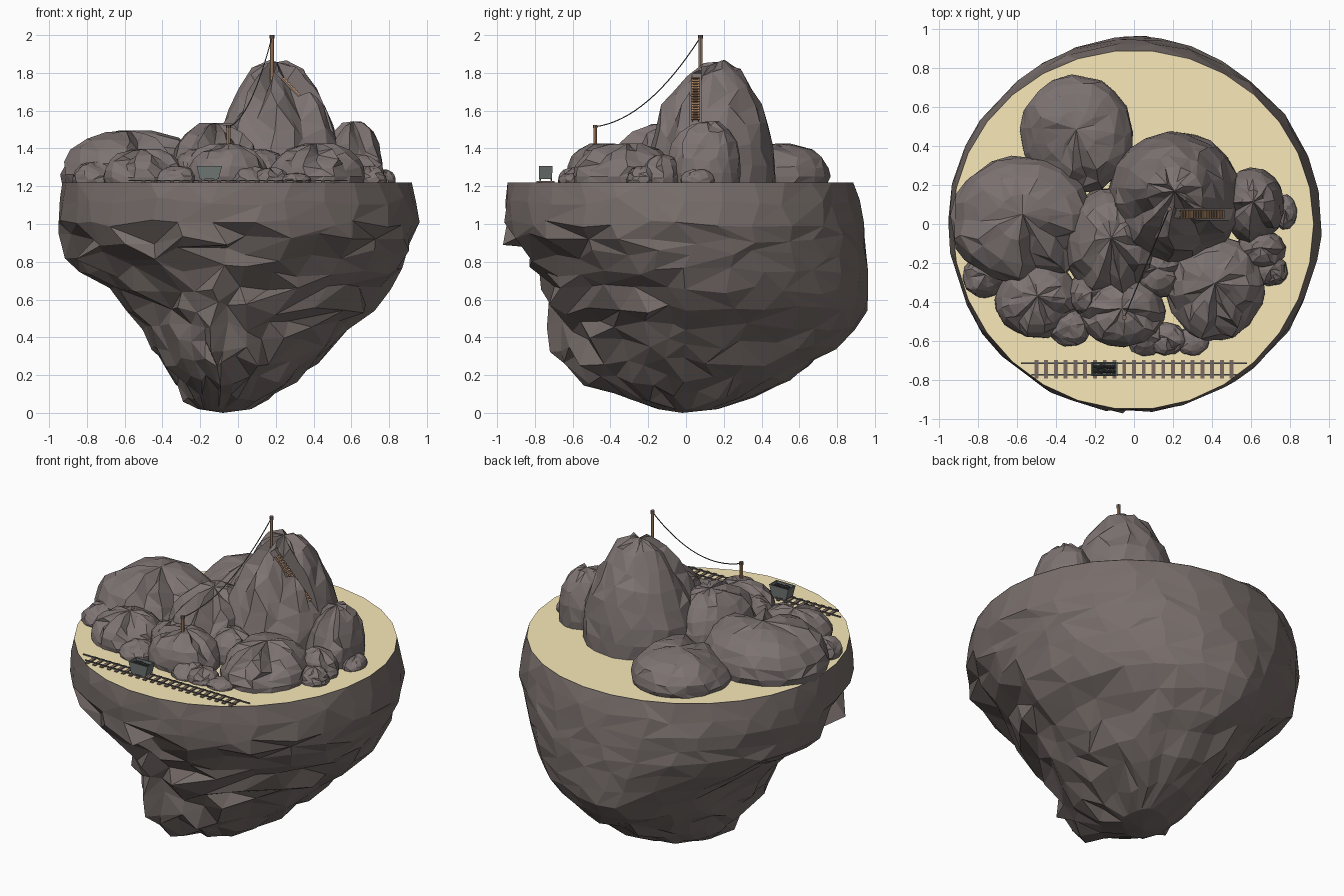
import bpy, bmesh, math, random
from mathutils import Matrix, Vector

if "Cube" in bpy.data.objects:
    bpy.data.objects.remove(bpy.data.objects["Cube"])

random.seed(11)
R = random.uniform
TOP = 1.22


def material(name, rgb):
    m = bpy.data.materials.new(name)
    m.diffuse_color = (*rgb, 1)
    m.use_nodes = True
    m.node_tree.nodes["Principled BSDF"].inputs["Base Color"].default_value = m.diffuse_color
    return m


ROCK = material("rock", (0.205, 0.172, 0.168))
UNDER = material("under_rock", (0.19, 0.158, 0.148))
SAND = material("sand", (0.95, 0.82, 0.49))
WOOD = material("wood", (0.50, 0.29, 0.16))
TIE = material("tie_wood", (0.20, 0.14, 0.12))
IRON = material("iron", (0.13, 0.125, 0.125))
CART = material("cart_metal", (0.16, 0.18, 0.175))
COAL = material("coal", (0.05, 0.05, 0.05))


def finish(name, bm, mat):
    bmesh.ops.recalc_face_normals(bm, faces=bm.faces)
    me = bpy.data.meshes.new(name)
    bm.to_mesh(me)
    bm.free()
    me.materials.append(mat)
    ob = bpy.data.objects.new(name, me)
    bpy.context.collection.objects.link(ob)
    return ob


def loft(name, rings, first, last, mat):
    """Rings joined by triangles; ends are a point, or capped flat when None."""
    bm = bmesh.new()
    vs = [[bm.verts.new(p) for p in ring] for ring in rings]
    n = len(vs[0])
    for a, b in zip(vs, vs[1:]):
        for i in range(n):
            q = [a[i], a[(i + 1) % n], b[(i + 1) % n], b[i]]
            k = random.randint(0, 1)
            bm.faces.new((q[k], q[k + 1], q[k + 2]))
            bm.faces.new((q[k], q[k + 2], q[(k + 3) % 4]))
    for ring, tip in ((vs[0], first), (vs[-1], last)):
        if tip is None:
            bm.faces.new(ring)
        else:
            c = bm.verts.new(tip)
            for i in range(n):
                bm.faces.new((ring[i], ring[(i + 1) % n], c))
    return finish(name, bm, mat)


def add_box(bm, c, s, rot=Matrix()):
    bmesh.ops.create_cube(bm, size=1, matrix=Matrix.Translation(c) @ rot @ Matrix.Diagonal((*s, 1)))


def add_rod(bm, c, r, h, rot=Matrix(), seg=8):
    bmesh.ops.create_cone(bm, cap_ends=True, segments=seg, radius1=r, radius2=r, depth=h,
                          matrix=Matrix.Translation(c) @ rot)


# Island body: z, then reach toward -x, +x, -y, +y
LEVELS = [(1.22, .93, .92, .95, .89), (1.12, .945, .94, .96, .92), (1.0, .95, .955, .96, .94),
          (.92, .93, .93, .93, .95), (.84, .91, .90, .87, .96), (.75, .83, .86, .80, .96),
          (.65, .68, .81, .76, .96), (.55, .58, .73, .73, .955), (.45, .51, .60, .71, .90),
          (.36, .46, .51, .70, .80), (.27, .40, .43, .67, .68), (.18, .34, .32, .55, .55),
          (.09, .29, .18, .38, .37), (.02, .21, .07, .15, .17)]
N = 30
rings = []
for k, (z, x0, x1, y0, y1) in enumerate(LEVELS):
    ring = []
    for i in range(N):
        rim = k == 0
        a = (i + (0 if rim else R(-.3, .3))) * math.tau / N
        c, s = math.cos(a), math.sin(a)
        deep = max(0, min(1, (1 - z) / .5))
        front = min(1, max(0, .35 - s * 1.3)) if 2 < k < 13 else 0
        f = 1 if rim else 1 + R(-.006, .009) + front * R(-.10, .05)
        dz = 0 if rim or k > 12 else R(-.025, .025) * (1 + front * .5)
        x, y = c * (x1 if c > 0 else x0), s * (y1 if s > 0 else y0)
        if s < 0:                                  # front narrows to a keel left of centre
            x = x * abs(c) ** (.3 * deep) - .1 * deep * s * s
            y *= abs(s) ** (.3 * deep)
        ring.append((x * f, y * f, z + dz))
    rings.append(ring)
loft("island_body", rings, None, (-.08, -.02, 0), UNDER)

# Sandy ground on the flat top
bm = bmesh.new()
bm.faces.new([bm.verts.new((x, y, TOP + .002)) for x, y, z in rings[0]])
finish("sand_ground", bm, SAND)

# Boulders and peak: rounded behind, cracked into fins toward the front
ROUND = [(.96, -.06), (1, .15), (.98, .38), (.88, .62), (.69, .82), (.36, .95)]
PEAK = [(1, -.03), (1, .14), (.97, .29), (.89, .45), (.78, .6), (.62, .76), (.43, .9), (.18, .98)]


def boulder(name, x0, x1, y0, y1, ztop, profile=ROUND, n=17, rough=.24):
    cx, cy, rx, ry, h = (x0 + x1) / 2, (y0 + y1) / 2, (x1 - x0) / 2, (y1 - y0) / 2, ztop - TOP
    groove = [random.choice((0, 0, .4, 1)) for _ in range(n)]
    turn = R(0, 1)
    out = []
    for k, (r, t) in enumerate(profile):
        ring = []
        for i in range(n):
            a = (i + turn + R(-.3, .3)) * math.tau / n
            s = math.sin(a)
            crack = max(0, min(1, .55 - .8 * s)) * max(0, min(1, t * 1.5 - .1)) * groove[i]
            f = r * (1.01 - rough * crack + R(-.02, .02))
            zz = t + (R(-.04, .04) - .14 * crack if k > 1 else 0)
            ring.append((cx + rx * f * math.cos(a), cy + ry * (f * s + .08 * t * t * (1 - r)),
                         TOP + h * zz))
        out.append(ring)
    return loft(name, out, None, (cx, cy + ry * .1, ztop - .02 * h), ROCK)


peak = boulder("main_peak", -.135, .55, -.2, .47, 1.87, PEAK, 19, .17)
BIG = [("back", -.585, -.005, .15, .76, 1.43), ("left", -.94, -.2, -.31, .345, 1.5),
       ("middle", -.355, .12, -.39, .19, 1.54), ("right", .45, .77, -.1, .29, 1.55),
       ("front_right", .16, .67, -.6, -.06, 1.43), ("front_middle", -.29, .165, -.63, -.27, 1.43),
       ("front_left", -.71, -.28, -.585, -.19, 1.4), ("inner", -.02, .26, -.38, -.1, 1.4)]
for nm, *b in BIG:
    boulder("boulder_" + nm, *b)
SMALL = [(-.76, -.27, .12, .11, 1.33), (-.33, -.53, .11, .1, 1.31), (.65, -.13, .13, .1, 1.37),
         (.7, -.24, .09, .08, 1.31), (.775, .06, .06, .09, 1.29), (.06, -.58, .1, .1, 1.31),
         (.17, -.59, .1, .085, 1.3), (.3, -.6, .085, .075, 1.27), (-.22, -.36, .12, .12, 1.4)]
for i, (x, y, rx, ry, z) in enumerate(SMALL):
    boulder(f"small_rock_{i + 1}", x - rx, x + rx, y - ry, y + ry, z, n=12)

# Notch down the peak that holds the ladder
A, B = Vector((.235, .05, 1.775)), Vector((.46, .05, 1.545))
d = (B - A).normalized()
up = Vector((-d.z, 0, d.x))
tilt = Matrix.Rotation(math.atan2(-d.z, d.x), 4, 'Y')
bm = bmesh.new()
add_box(bm, (A + B) / 2 + up * .14 + d * .05, (.5, .06, .30), tilt)
cutter = finish("notch_cutter", bm, ROCK)
cutter.hide_render = True
mod = peak.modifiers.new("notch", 'BOOLEAN')
mod.operation, mod.object, mod.solver = 'DIFFERENCE', cutter, 'EXACT'
bpy.context.view_layer.objects.active = peak
bpy.ops.object.modifier_apply(modifier="notch")
bpy.data.objects.remove(cutter)

# Ladder
bm = bmesh.new()
L = (B - A).length
for y in (-.016, .016):
    add_box(bm, (A + B) / 2 + Vector((0, y, 0)), (L, .005, .008), tilt)
for i in range(17):
    add_box(bm, A + d * (L * (i + .5) / 17) + up * .006, (.009, .042, .007), tilt)
finish("ladder", bm, WOOD)

# Poles with caps, joined by a sagging cable
for nm, x, y, z0, z1 in (("peak", .18, .077, 1.72, 2.0), ("front", -.05, -.48, 1.36, 1.525)):
    bm = bmesh.new()
    add_rod(bm, (x, y, (z0 + z1) / 2), .01, z1 - z0 - .002)
    finish(nm + "_pole", bm, WOOD)
    bm = bmesh.new()
    add_rod(bm, (x, y, z1 - .009), .0125, .018)
    finish(nm + "_pole_cap", bm, TIE)
cu = bpy.data.curves.new("cable", 'CURVE')
cu.dimensions, cu.bevel_depth, cu.bevel_resolution = '3D', .003, 1
sp = cu.splines.new('POLY')
sp.points.add(16)
p, q = Vector((.18, .077, 1.99)), Vector((-.05, -.48, 1.515))
for i, pt in enumerate(sp.points):
    t = i / 16
    v = p.lerp(q, t)
    pt.co = (v.x, v.y, v.z - .4 * t * (1 - t), 1)
cu.materials.append(IRON)
bpy.context.collection.objects.link(bpy.data.objects.new("cable", cu))

# Railway
bm = bmesh.new()
for i in range(21):
    add_box(bm, (-.5 + i * .05, -.745, TOP + .003), (.02, .095, .01))
finish("track_ties", bm, TIE)
bm = bmesh.new()
add_box(bm, (0, -.713, TOP + .010), (1.16, .006, .007))
add_box(bm, (0, -.772, TOP + .010), (1.05, .006, .007))
finish("track_rails", bm, IRON)


# Mine cart: flared tub with open top, wheels and coal
def rect(hx, hy, z):
    return [(-.152 + sx * hx, -.743 + sy * hy, z) for sx, sy in ((-1, -1), (1, -1), (1, 1), (-1, 1))]


loft("cart_tub", [rect(.05, .034, 1.238), rect(.067, .036, 1.306),
                  rect(.060, .030, 1.306), rect(.053, .028, 1.275)], None, None, CART)
bm = bmesh.new()
for x in (-.185, -.119):
    for y in (-.713, -.772):
        add_rod(bm, (x, y, 1.238), .009, .008, Matrix.Rotation(math.pi / 2, 4, 'X'), 10)
finish("cart_wheels", bm, IRON)
bm = bmesh.new()
for i in range(14):
    bmesh.ops.create_icosphere(bm, subdivisions=1, radius=R(.010, .014), matrix=Matrix.Translation(
        (-.198 + (i % 7) * .0153, -.754 + (i // 7) * .022 + R(-.003, .003), 1.29 + R(-.003, .004))))
finish("cart_coal", bm, COAL)
